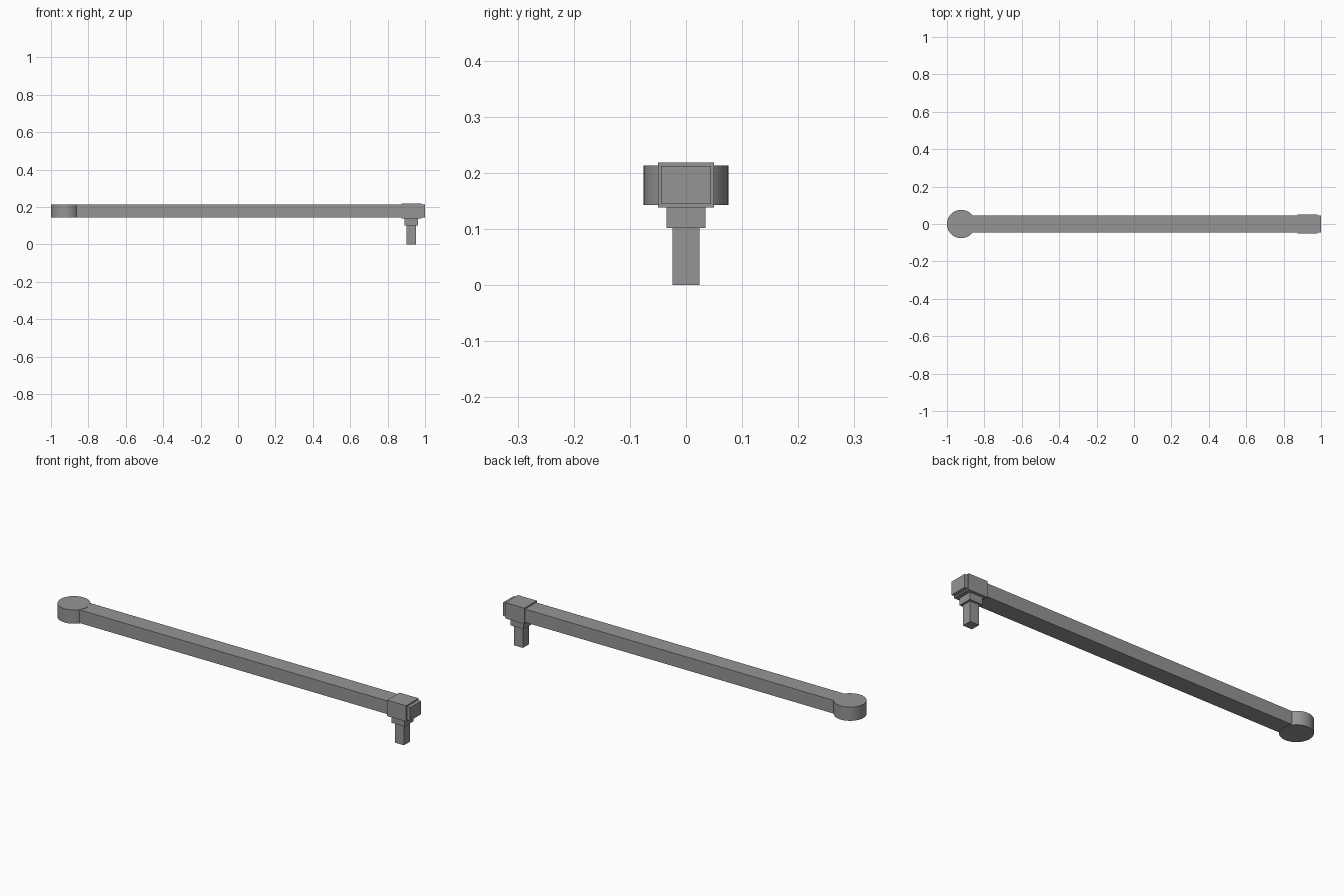
import bpy
import bmesh
from math import radians
from mathutils import Matrix, Vector

cube = bpy.data.objects.get("Cube")
if cube:
    bpy.data.objects.remove(cube, do_unlink=True)

grey = bpy.data.materials.new("mid grey")
grey.use_nodes = True
colour = (0.3, 0.3, 0.3, 1)
grey.diffuse_color = colour
grey.node_tree.nodes["Principled BSDF"].inputs["Base Color"].default_value = colour


def add_object(name, bm):
    mesh = bpy.data.meshes.new(name)
    bm.to_mesh(mesh)
    bm.free()
    mesh.materials.append(grey)
    obj = bpy.data.objects.new(name, mesh)
    bpy.context.collection.objects.link(obj)
    return obj


def box(name, x, half_y, z):
    """Box spanning x and z ranges, symmetric in y."""
    bm = bmesh.new()
    size = Vector((x[1] - x[0], 2 * half_y, z[1] - z[0]))
    centre = Vector((sum(x) / 2, 0, sum(z) / 2))
    bmesh.ops.create_cube(bm, size=1, matrix=Matrix.Translation(centre) @ Matrix.Diagonal(size.to_4d()))
    return add_object(name, bm)


# Long arm with its end block and stepped peg
box("arm", (-0.924, 1.0), 0.0445, (0.145, 0.212))
box("end_collar", (0.875, 0.982), 0.05, (0.138, 0.219))
box("peg_shoulder", (0.89, 0.963), 0.035, (0.102, 0.138))
box("peg", (0.901, 0.952), 0.0245, (0, 0.102))

# Round pivot at the far end
bm = bmesh.new()
bmesh.ops.create_cone(bm, cap_ends=True, segments=32, radius1=0.076, radius2=0.076,
                      depth=0.07, matrix=Matrix.Translation((-0.924, 0, 0.178)))
pivot = add_object("pivot_disc", bm)
bpy.ops.object.select_all(action='DESELECT')
pivot.select_set(True)
bpy.context.view_layer.objects.active = pivot
bpy.ops.object.shade_smooth_by_angle(angle=radians(30))
